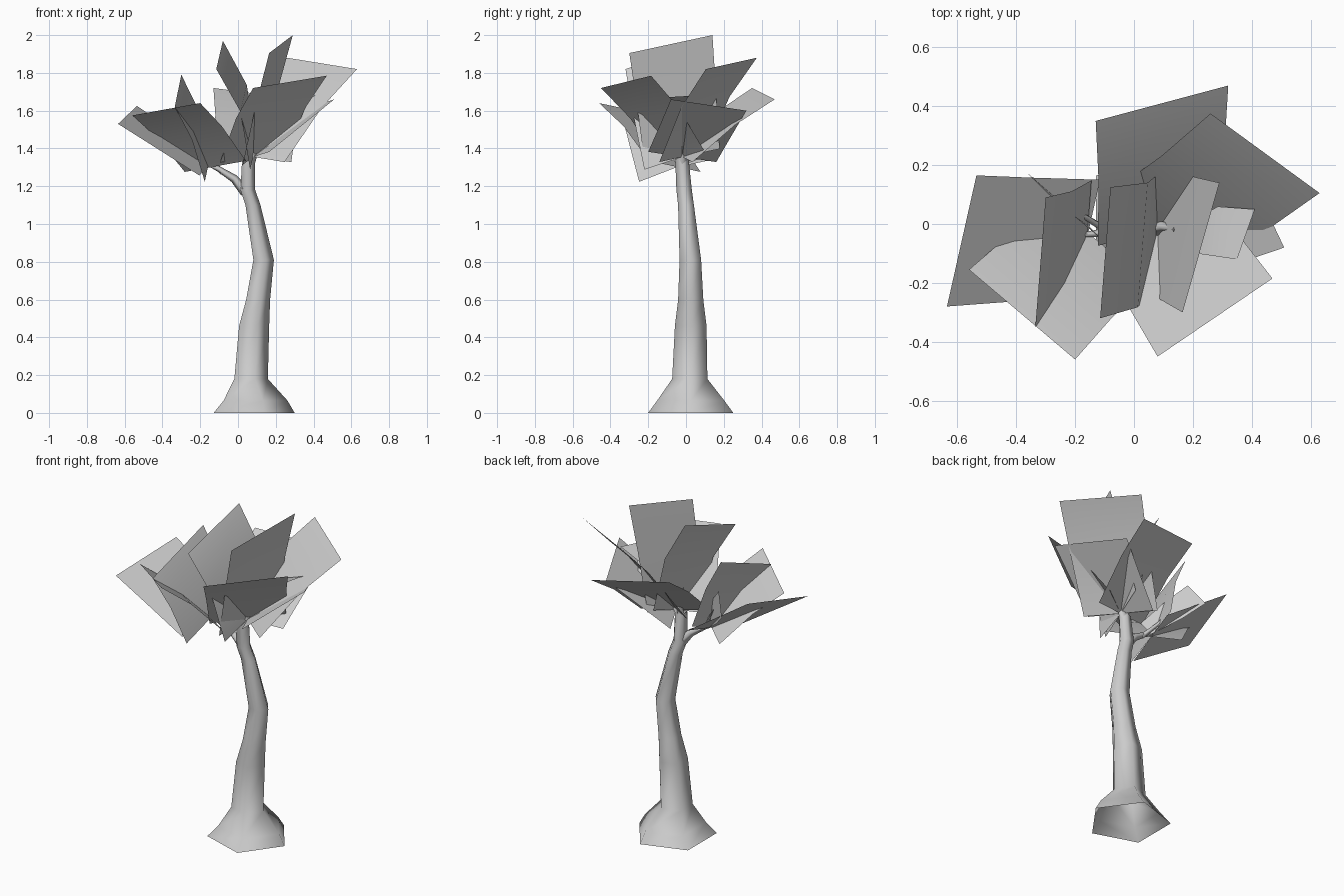
import bpy, math
from mathutils import Vector

if "Cube" in bpy.data.objects:
    bpy.data.objects.remove(bpy.data.objects["Cube"])


def make(name, verts, faces):
    me = bpy.data.meshes.new(name)
    me.from_pydata([tuple(v) for v in verts], [], faces)
    me.update()
    ob = bpy.data.objects.new(name, me)
    bpy.context.collection.objects.link(ob)
    me.polygons.foreach_set("use_smooth", [True] * len(me.polygons))
    return ob


def bridge(rings, sides):
    """Quads joining consecutive rings."""
    return [(k * sides + i, k * sides + (i + 1) % sides,
             (k + 1) * sides + (i + 1) % sides, (k + 1) * sides + i)
            for k in range(rings - 1) for i in range(sides)]


def horizontal_loft(name, rings, sides):
    """Loft horizontal polygons given as (x, y, z, radius)."""
    verts = []
    for x, y, z, r in rings:
        for i in range(sides):
            a = math.tau * i / sides
            verts.append((x + r * math.cos(a), y + r * math.sin(a), z))
    return make(name, verts, bridge(len(rings), sides))


def branch(name, path, sides=4):
    """Tapered tube along (x, y, z, radius) points."""
    pts = [Vector(p[:3]) for p in path]
    verts = []
    for k, p in enumerate(pts):
        d = (pts[min(k + 1, len(pts) - 1)] - pts[max(k - 1, 0)]).normalized()
        u = d.cross(Vector((0, 1, 0))).normalized()
        v = u.cross(d)
        for i in range(sides):
            a = -math.tau * i / sides
            verts.append(p + path[k][3] * (u * math.cos(a) + v * math.sin(a)))
    return make(name, verts, bridge(len(pts), sides))


def leaf_card(name, hub, tip_a, tip_b, bulge=0.0, base_scale=0.9):
    """Bent sheet of foliage from a hub out to its two tip corners."""
    hub, a, b = Vector(hub), Vector(tip_a), Vector(tip_b)
    half, tip = (b - a) / 2, (a + b) / 2
    normal = half.cross(tip - hub).normalized()
    if normal.z < 0:
        normal = -normal
    mid = hub.lerp(tip, 0.55) + normal * bulge
    verts = [hub - half * base_scale, hub + half * base_scale,
             mid - half * 0.95, mid + half * 0.95, a, b]
    return make(name, verts, [(0, 1, 3, 2), (2, 3, 5, 4)])


# trunk with flared root, open at the bottom
horizontal_loft("trunk", [
    (0.063, 0.025, 0, 0.237), (0.075, 0.025, 0.065, 0.187),
    (0.06, 0.02, 0.18, 0.098), (0.077, 0.025, 0.46, 0.088),
    (0.1, 0.025, 0.6, 0.07), (0.13, 0.023, 0.81, 0.06),
    (0.075, 0.0, 1.1, 0.044), (0.048, -0.01, 1.18, 0.043),
    (0.052, -0.022, 1.35, 0.037)], 5)

# branches
branch("left_branch", [(0.04, -0.01, 1.17, 0.03), (-0.02, -0.02, 1.24, 0.022),
                       (-0.1, -0.03, 1.29, 0.015), (-0.22, -0.04, 1.35, 0.004)])
branch("left_twig", [(-0.08, -0.03, 1.27, 0.014), (-0.16, 0.02, 1.36, 0.01),
                     (-0.22, 0.05, 1.46, 0.003)])
branch("right_branch", [(0.06, -0.02, 1.33, 0.032), (0.1, -0.01, 1.42, 0.018),
                        (0.14, -0.02, 1.52, 0.012), (0.13, -0.02, 1.61, 0.003)])
branch("top_twig", [(0.05, -0.02, 1.33, 0.03), (0.05, 0.0, 1.43, 0.014),
                    (0.01, 0.01, 1.52, 0.003)])

# foliage cards: hub, two tip corners, bend
R, L = (0.08, -0.02, 1.355), (-0.16, -0.05, 1.30)
cards = [
    (R, (-0.13, 0.35, 1.72), (0.32, 0.47, 1.66), 0.02),
    (R, (0.26, 0.375, 1.88), (0.63, 0.105, 1.82), 0.03),
    (R, (0.32, 0.32, 1.60), (0.51, -0.08, 1.66), 0.0),
    (R, (0.08, -0.45, 1.72), (0.47, -0.185, 1.785), 0.025),
    (R, (0.165, -0.30, 1.905), (0.29, 0.14, 2.0), 0.005),
    (R, (-0.115, -0.32, 1.82), (-0.08, 0.125, 1.97), 0.05),
    ((-0.12, -0.06, 1.305), (-0.56, -0.155, 1.575), (-0.20, -0.46, 1.64), 0.02),
    (L, (-0.635, -0.28, 1.53), (-0.535, 0.165, 1.625), 0.0),
    (L, (-0.335, -0.35, 1.62), (-0.30, 0.09, 1.79), 0.02),
]
for i, (hub, a, b, bulge) in enumerate(cards):
    leaf_card(f"foliage_card_{i + 1}", hub, a, b, bulge)

# small upright twig cards
leaf_card("twig_card_left", (-0.12, -0.04, 1.34), (-0.37, 0.18, 1.50),
          (-0.30, 0.11, 1.62), 0.0, 0.6)
leaf_card("twig_card_right", (0.16, -0.02, 1.50), (0.41, 0.05, 1.68),
          (0.35, -0.12, 1.67), 0.04, 0.2)
